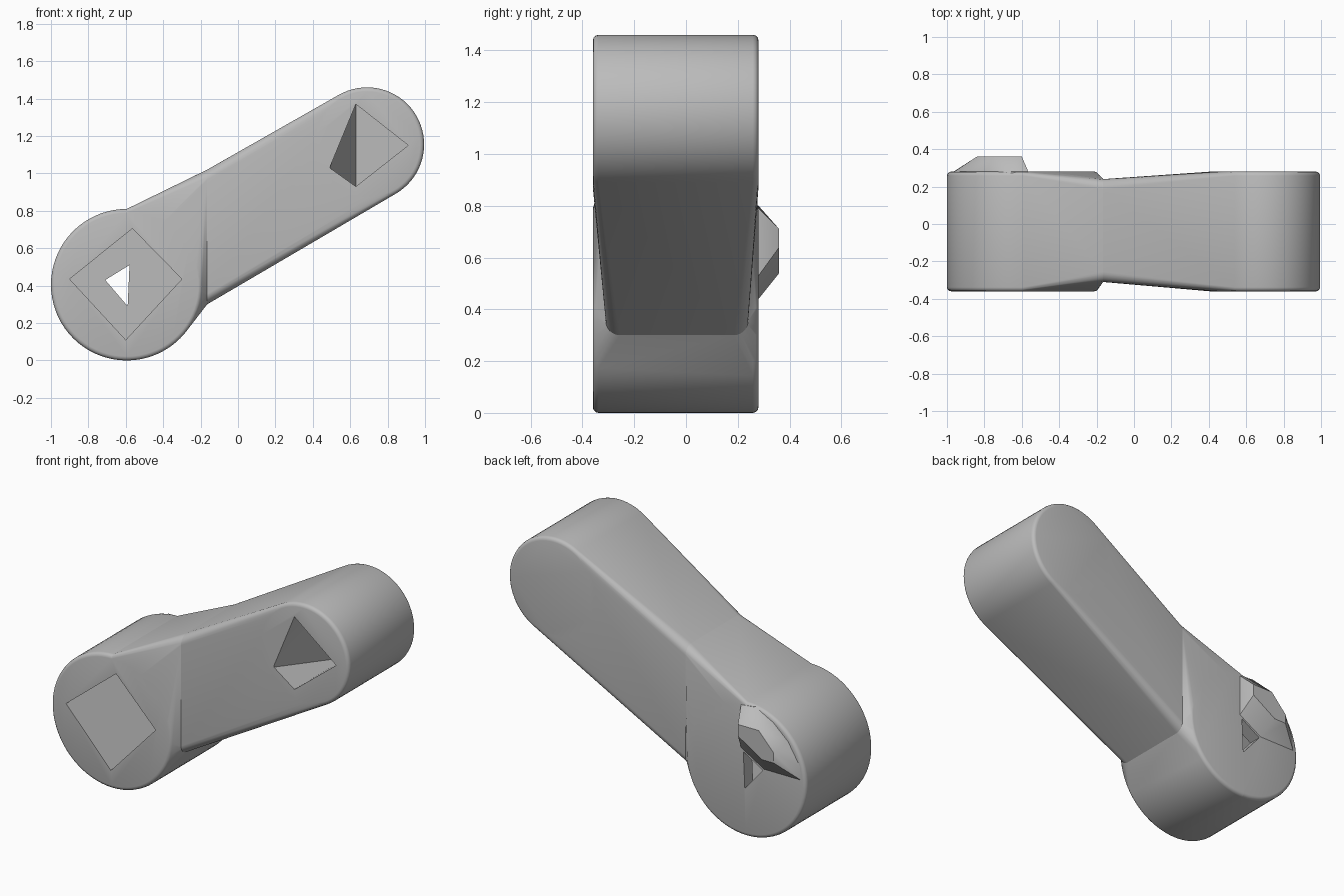
import bpy, bmesh
from math import sin, cos, pi, radians

if "Cube" in bpy.data.objects:
    bpy.data.objects.remove(bpy.data.objects["Cube"], do_unlink=True)

FRONT, BACK, RIM = -0.36, 0.28, 0.022
BIG, SMALL = (-0.595, 0.405, 0.405), (0.69, 1.155, 0.305)

grey = bpy.data.materials.new("plain_grey")
grey.use_nodes = True
colour = (0.5, 0.5, 0.5, 1)
grey.diffuse_color = colour
grey.node_tree.nodes["Principled BSDF"].inputs["Base Color"].default_value = colour


def hull(name, points):
    """Closed convex solid around a set of points."""
    bm = bmesh.new()
    for p in points:
        bm.verts.new(p)
    bmesh.ops.remove_doubles(bm, verts=bm.verts, dist=0.0001)
    result = bmesh.ops.convex_hull(bm, input=bm.verts)
    spare = {v for v in result["geom_interior"] + result["geom_unused"]
             if isinstance(v, bmesh.types.BMVert)}
    bmesh.ops.delete(bm, geom=list(spare), context="VERTS")
    bmesh.ops.dissolve_limit(bm, angle_limit=radians(0.5),
                             verts=bm.verts, edges=bm.edges)
    bmesh.ops.recalc_face_normals(bm, faces=bm.faces)
    mesh = bpy.data.meshes.new(name)
    bm.to_mesh(mesh)
    bm.free()
    mesh.materials.append(grey)
    obj = bpy.data.objects.new(name, mesh)
    bpy.context.collection.objects.link(obj)
    return obj


def disc(circle, start, end, steps):
    """Rounded-rim disc, or a sector of one, as points."""
    cx, cz, r = circle
    points = []
    for k in range(4):
        t = k / 3 * pi / 2
        radius, inset = r - RIM * (1 - sin(t)), RIM * (1 - cos(t))
        for i in range(steps + 1):
            a = start + (end - start) * i / steps
            x, z = cx + radius * cos(a), cz + radius * sin(a)
            points += [(x, FRONT + inset, z), (x, BACK - inset, z)]
    return points


def layer(outline, y):
    return [(x, y, z) for x, z in outline]


def waist():
    """Rounded rectangle where the two arms meet."""
    x, y0, y1, z0, z1, r = -0.165, -0.31, 0.24, 0.3, 1.02, 0.055
    points = []
    for cy, cz, a0 in ((y1 - r, z1 - r, 0), (y0 + r, z1 - r, 1),
                       (y0 + r, z0 + r, 2), (y1 - r, z0 + r, 3)):
        for i in range(7):
            a = (a0 + i / 6) * pi / 2
            points.append((x, cy + r * cos(a), cz + r * sin(a)))
    return points


def cut(obj, cutter):
    mod = obj.modifiers.new("pocket", "BOOLEAN")
    mod.operation, mod.solver, mod.object = "DIFFERENCE", "EXACT", cutter
    bpy.context.view_layer.objects.active = obj
    bpy.ops.object.modifier_apply(modifier=mod.name)


# Main solids
big_end = hull("big_end", disc(BIG, pi / 2, 3 * pi / 2, 36))
short_arm = hull("short_arm", disc(BIG, -pi / 2, pi / 2, 36) + waist())
long_arm = hull("long_arm", disc(SMALL, 0, 2 * pi, 72) + waist())

# Raised boss on the back of the big end
boss_base = [(-0.565, 0.53), (-0.565, 0.79), (-0.66, 0.8), (-0.78, 0.74),
             (-0.88, 0.65), (-0.96, 0.52), (-0.965, 0.44), (-0.72, 0.44)]
boss_top = [(-0.6, 0.64), (-0.6, 0.71), (-0.74, 0.71), (-0.84, 0.6),
            (-0.84, 0.54), (-0.76, 0.54)]
back_boss = hull("back_boss", layer(boss_base, 0.25)
                 + layer(boss_base, BACK) + layer(boss_top, 0.36))

# Square pocket and the three-sided hole through its floor
square = [(-0.9, 0.435), (-0.565, 0.705), (-0.3, 0.435), (-0.6, 0.11)]
triangle = [(-0.71, 0.43), (-0.58, 0.51), (-0.59, 0.29)]
square_cutter = hull("square_cutter", layer(square, -0.5) + layer(square, 0.2))
hole_cutter = hull("hole_cutter", layer(triangle, 0.0) + layer(triangle, 0.5))

# Kite pocket in the small end, with a sloping left side
kite = [(0.63, 1.37), (0.91, 1.15), (0.63, 0.93), (0.49, 1.03)]
floor = kite[:3] + [(0.63, 1.03)]
kite_cutter = hull("kite_cutter", layer(kite, FRONT - 0.01) + layer(floor, 0.15))

for part in (big_end, short_arm):
    cut(part, square_cutter)
    cut(part, hole_cutter)
cut(back_boss, hole_cutter)
cut(long_arm, kite_cutter)
for cutter in (square_cutter, hole_cutter, kite_cutter):
    bpy.data.objects.remove(cutter, do_unlink=True)

# Smooth shading with sharp creases
for part in (big_end, short_arm, long_arm, back_boss):
    bpy.ops.object.select_all(action="DESELECT")
    part.select_set(True)
    bpy.context.view_layer.objects.active = part
    bpy.ops.object.shade_smooth_by_angle(angle=radians(32))
